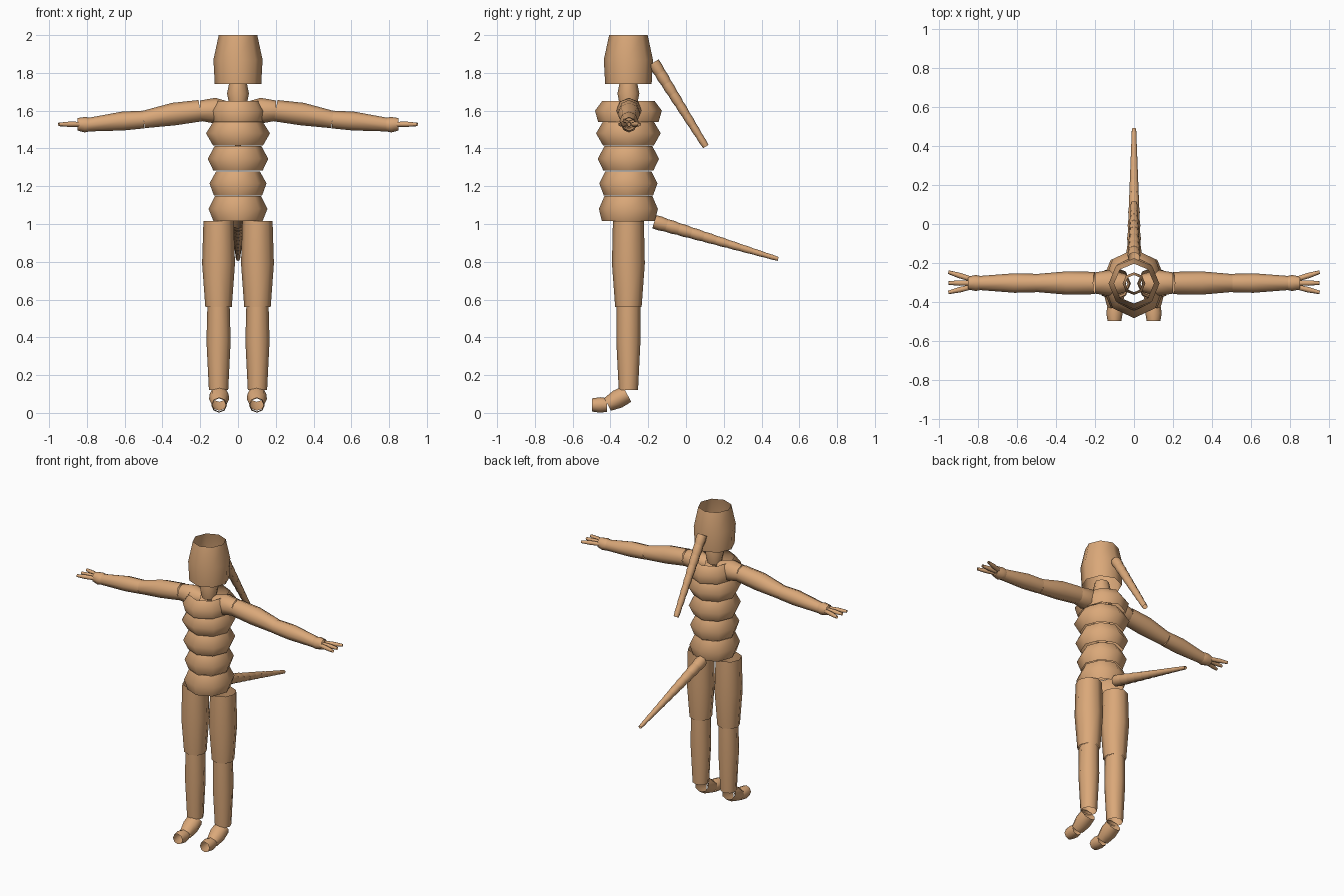
import bpy, bmesh, math
from mathutils import Vector

if "Cube" in bpy.data.objects:
    bpy.data.objects.remove(bpy.data.objects["Cube"])

SIDES = 8
CY = -0.305  # y of the body axis

skin = bpy.data.materials.new("tan_skin")
skin.diffuse_color = (0.70, 0.39, 0.19, 1.0)
skin.use_nodes = True
skin.node_tree.nodes["Principled BSDF"].inputs["Base Color"].default_value = skin.diffuse_color


def tube(name, rings, side, mirror=False):
    """Open eight-sided tube; rings are (x, y, z, radius across side, other radius)."""
    bm = bmesh.new()
    axis = (Vector(rings[-1][:3]) - Vector(rings[0][:3])).normalized()
    u = Vector(side)
    v = axis.cross(u).normalized()
    u = v.cross(axis)
    loops = []
    for x, y, z, ru, rv in rings:
        loop = []
        for i in range(SIDES):
            a = 2 * math.pi * i / SIDES
            loop.append(bm.verts.new(Vector((x, y, z)) + u * ru * math.cos(a) + v * rv * math.sin(a)))
        loops.append(loop)
    for lo, hi in zip(loops, loops[1:]):
        for i in range(SIDES):
            j = (i + 1) % SIDES
            bm.faces.new((lo[i], lo[j], hi[j], hi[i]))
    mesh = bpy.data.meshes.new(name)
    bm.to_mesh(mesh)
    bm.free()
    mesh.materials.append(skin)
    ob = bpy.data.objects.new(name, mesh)
    bpy.context.collection.objects.link(ob)
    bpy.ops.object.select_all(action='DESELECT')
    ob.select_set(True)
    bpy.context.view_layer.objects.active = ob
    bpy.ops.object.shade_smooth_by_angle(angle=math.radians(60))
    if mirror:
        ob.modifiers.new("other_side", 'MIRROR')
    return ob


def column(name, x, profile, mirror=False):
    """Upright tube from (z, rx, ry) rows."""
    tube(name, [(x, CY, z, rx, ry) for z, rx, ry in profile], (1, 0, 0), mirror)


def arm_part(name, profile):
    """Sideways tube from (x, z, radius) rows, mirrored."""
    tube(name, [(x, CY + 0.003, z, r, r) for x, z, r in profile], (0, 1, 0), True)


def chain(name, start, end, r0, r1, count):
    """Row of slightly bulging tapered tubes on the centre plane."""
    a, b = Vector(start), Vector(end)
    for i in range(count):
        rings = []
        for k, swell in ((0, 0.98), (0.5, 1.06), (1, 0.96)):
            t = (i + k) / count
            r = (r0 + (r1 - r0) * t) * swell
            rings.append((*a.lerp(b, t), r, r))
        tube(f"{name}_{i + 1}", rings, (1, 0, 0))


# Torso segments, bottom to top
torso = [
    ((1.015, .130, .140), (1.08, .156, .156), (1.147, .123, .127)),
    ((1.150, .127, .130), (1.215, .151, .154), (1.278, .116, .122)),
    ((1.282, .130, .132), (1.345, .160, .162), (1.412, .124, .127)),
    ((1.415, .132, .134), (1.48, .169, .171), (1.543, .130, .134)),
    ((1.540, .138, .160), (1.60, .155, .177), (1.652, .118, .138)),
]
for i, rows in enumerate(torso):
    column(f"torso_{i + 1}", 0, rows)

# Neck and head
column("neck", 0, [(1.62, .044, .044), (1.69, .058, .058), (1.76, .044, .044)])
column("head", 0, [(1.74, .123, .123), (1.87, .130, .130), (2.0, .102, .102)])

# Arms
arm_part("shoulder", [(.04, 1.60, .045), (.12, 1.60, .068), (.20, 1.60, .054)])
arm_part("upper_arm", [(.20, 1.60, .057), (.34, 1.582, .060), (.50, 1.553, .046)])
arm_part("forearm", [(.50, 1.553, .047), (.61, 1.545, .050), (.79, 1.526, .036)])
arm_part("hand", [(.785, 1.526, .036), (.81, 1.526, .041), (.85, 1.528, .033)])
for i, (dy0, dy1) in enumerate(((-.022, -.048), (0, 0), (.022, .056))):
    y = CY + 0.003
    tube(f"finger_{i + 1}", [(.84, y + dy0, 1.528, .013, .013),
                             (.895, y + (dy0 + dy1) / 2, 1.528, .014, .014),
                             (.95, y + dy1, 1.527, .009, .009)], (0, 0, 1), True)

# Legs
column("thigh", .103, [(.56, .070, .070), (.79, .087, .087), (1.015, .080, .082)], True)
column("shin", .103, [(.12, .051, .051), (.38, .064, .064), (.565, .059, .064)], True)
tube("foot", [(.10, -.312, .10, .050, .047), (.10, -.362, .073, .053, .050),
              (.10, -.415, .045, .040, .038)], (1, 0, 0), True)
tube("toes", [(.10, -.418, .042, .036, .036), (.10, -.455, .042, .042, .041),
              (.10, -.497, .042, .035, .035)], (1, 0, 0), True)

# Tail and hair braid
chain("tail", (0, -.168, 1.012), (0, .488, .815), .037, .011, 10)
chain("braid", (0, -.172, 1.855), (0, .105, 1.41), .032, .017, 8)
